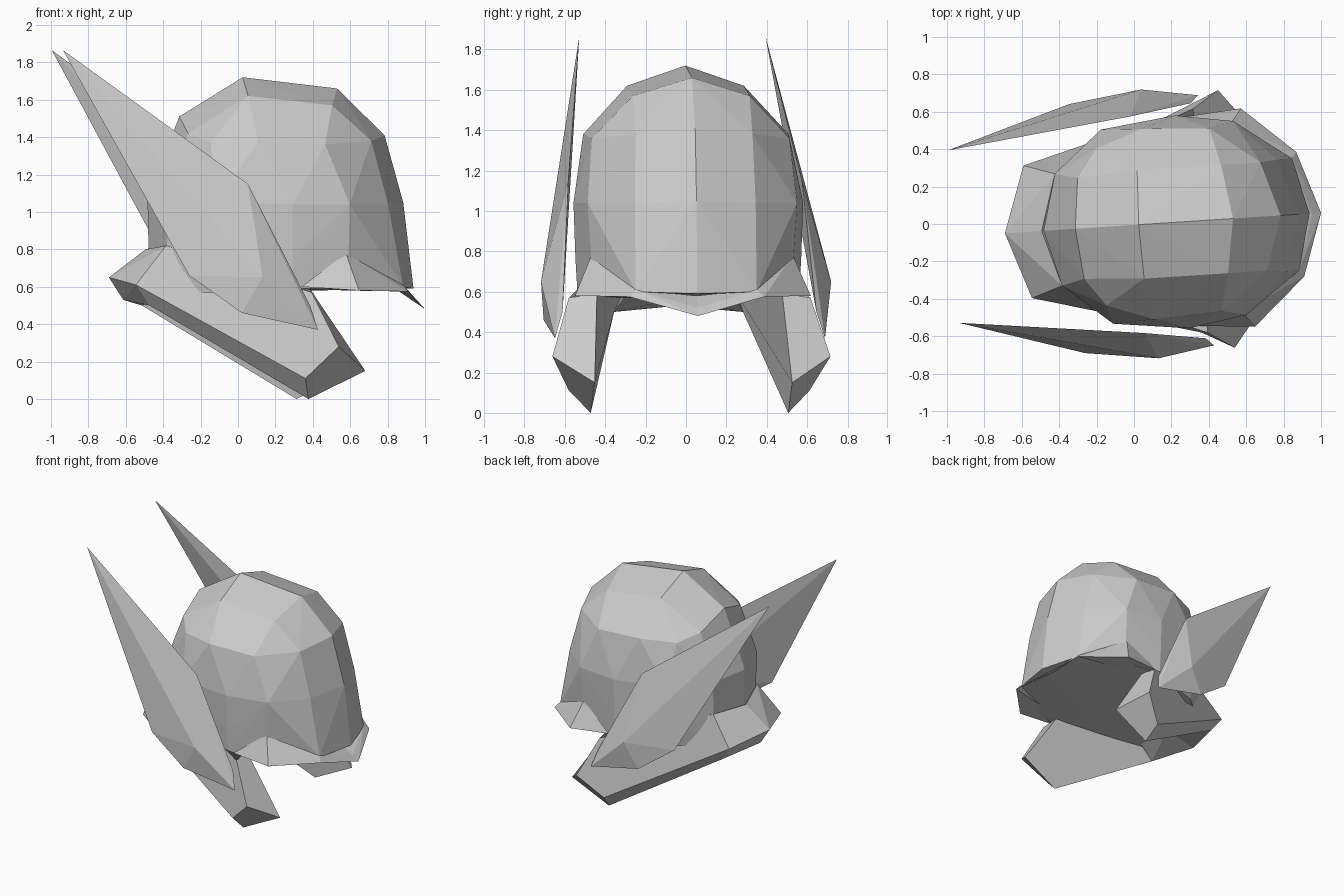
import bpy
import bmesh
from math import radians
from mathutils import Matrix

default_cube = bpy.data.objects.get("Cube")
if default_cube:
    bpy.data.objects.remove(default_cube, do_unlink=True)

# One plain grey for the whole helmet
grey = bpy.data.materials.new("plain grey")
grey.use_nodes = True
colour = (0.6, 0.6, 0.6, 1.0)
grey.diffuse_color = colour
grey.node_tree.nodes["Principled BSDF"].inputs["Base Color"].default_value = colour

# Parts are laid out along the helmet's own axis, then turned slightly
placement = Matrix.Translation((0.155, 0.005, 0)) @ Matrix.Rotation(radians(3.7), 4, "Z")


def both_sides(points):
    """Points plus their mirror images across the helmet's centre plane."""
    return points + [(x, -y, z) for x, y, z in points if y > 0]


def flip(points, side):
    return [(x, y * side, z) for x, y, z in points]


def finish(name, bm):
    """Turn the part into place and add it to the scene."""
    bmesh.ops.recalc_face_normals(bm, faces=bm.faces)
    bmesh.ops.transform(bm, matrix=placement, verts=bm.verts)
    mesh = bpy.data.meshes.new(name)
    bm.to_mesh(mesh)
    bm.free()
    mesh.materials.append(grey)
    bpy.context.collection.objects.link(bpy.data.objects.new(name, mesh))


def faceted_part(name, *shells):
    """Low-poly object made from one or more convex faceted shells."""
    bm = bmesh.new()
    for points in shells:
        verts = [bm.verts.new(p) for p in points]
        result = bmesh.ops.convex_hull(bm, input=verts)
        spare = [v for v in result["geom_interior"] if isinstance(v, bmesh.types.BMVert)]
        bmesh.ops.delete(bm, geom=spare, context="VERTS")
    finish(name, bm)


def panelled_part(name, corners, panels, side):
    """Object made from named corners joined by flat panels."""
    bm = bmesh.new()
    verts = {key: bm.verts.new((x, y * side, z)) for key, (x, y, z) in corners.items()}
    for panel in panels:
        bm.faces.new([verts[key] for key in panel.split()])
    finish(name, bm)


# Dome: rings from the crown down to the closed base
crown = [(0.375, 0, 1.66), (0.33, 0.29, 1.57), (-0.12, 0.29, 1.62), (-0.13, 0, 1.72)]
shoulder = [(0.63, 0, 1.41), (0.54, 0.29, 1.38), (0.28, 0.49, 1.36), (-0.08, 0.51, 1.38),
            (-0.33, 0.42, 1.37), (-0.44, 0.27, 1.42), (-0.47, 0, 1.51)]
waist = [(0.73, 0, 1.05), (0.63, 0.3, 1.04), (0.41, 0.52, 1.04), (0.1, 0.57, 1.04),
         (-0.3, 0.52, 1.05), (-0.56, 0.3, 1.07), (-0.64, 0, 1.07)]
base = [(0.785, 0, 0.59), (0.71, 0.3, 0.6), (0.39, 0.5, 0.78), (0.4, 0.49, 0.59),
        (0.1, 0.56, 0.76), (0.1, 0.55, 0.59), (-0.3, 0.49, 0.78), (-0.3, 0.46, 0.57),
        (-0.55, 0.28, 0.57), (-0.63, 0, 0.57)]
faceted_part("dome", both_sides(crown + shoulder + waist + base))

# Peak: flared lip pointing down at the middle of the face opening
peak_side = [(0.39, 0.5, 0.78), (0.455, 0.585, 0.58), (0.735, 0.334, 0.575),
             (0.71, 0.3, 0.61), (0.15, 0.56, 0.6), (0.4, 0.4, 0.59)]
peak_middle = [(0.847, 0, 0.48), (0.8, 0, 0.52), (0.735, 0.334, 0.575),
               (0.71, 0.3, 0.61), (0.7, 0, 0.58)]
faceted_part("peak", *[flip(shell, side) for side in (1, -1)
                       for shell in (peak_side, peak_middle)])

# Neck guard: flared block around the back of the head, raised at the middle
neck = [(-0.65, 0, 0.8), (-0.56, 0.3, 0.82), (-0.847, 0, 0.65), (-0.725, 0.355, 0.61),
        (-0.77, 0, 0.53), (-0.65, 0.32, 0.5), (-0.5, 0.28, 0.57), (-0.5, 0, 0.57)]
faceted_part("neck_guard", flip(neck, 1), flip(neck, -1))

# Cheek guards: long wedges running down from the neck guard to the jaw
cheek_corners = {
    "heel": (-0.725, 0.355, 0.61), "jaw": (0.167, 0.597, 0.11), "tip": (0.34, 0.69, 0.28),
    "brow": (0.2, 0.6, 0.57), "nape": (-0.56, 0.3, 0.82), "chin": (0.19, 0.49, 0),
    "inner_tip": (0.495, 0.49, 0.15), "inner_brow": (0.2, 0.46, 0.59),
    "inner_heel": (-0.65, 0.32, 0.5), "inner_nape": (-0.55, 0.28, 0.59)}
cheek_panels = ["heel jaw tip brow nape", "jaw chin inner_tip tip",
                "heel inner_heel chin jaw", "tip inner_tip inner_brow brow",
                "chin inner_heel inner_nape inner_brow inner_tip",
                "brow inner_brow inner_nape nape", "heel nape inner_nape inner_heel"]

# Wings: thin swept blades standing off each side of the dome
wing = [(-1.123, 0.462, 1.865), (-0.14, 0.58, 1.15), (-0.46, 0.667, 0.66),
        (-0.18, 0.7, 0.46), (-0.07, 0.72, 0.65), (0.23, 0.67, 0.37), (0.19, 0.63, 0.5)]

for label, side in (("rear_side", 1), ("front_side", -1)):
    panelled_part(label + "_cheek_guard", cheek_corners, cheek_panels, side)
    faceted_part(label + "_wing", flip(wing, side))
